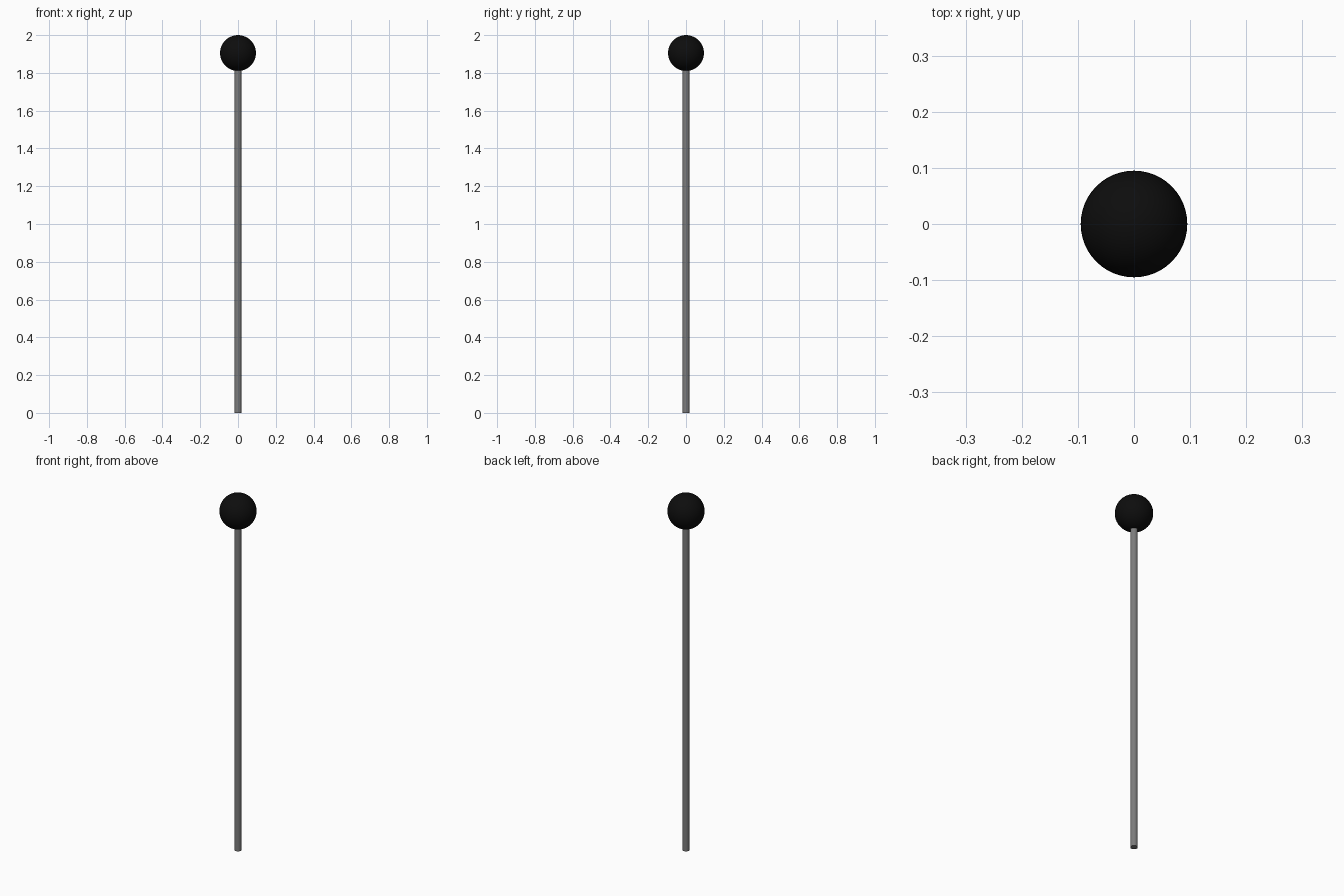
import bpy
import math

if "Cube" in bpy.data.objects:
    bpy.data.objects.remove(bpy.data.objects["Cube"])

BALL_R = 0.095
ROD_R = 0.0185
BALL_Z = 2.0 - BALL_R


def finish(name, color):
    """Name, smooth and colour the active part."""
    obj = bpy.context.object
    obj.name = name
    bpy.ops.object.shade_smooth_by_angle(angle=math.radians(35))
    mat = bpy.data.materials.new(name + "_material")
    mat.diffuse_color = color
    mat.use_nodes = True
    mat.node_tree.nodes["Principled BSDF"].inputs["Base Color"].default_value = mat.diffuse_color
    obj.data.materials.append(mat)
    return obj


# Slim rod, its top seated just inside the ball
rod_top = BALL_Z - BALL_R + 0.01
bpy.ops.mesh.primitive_cylinder_add(vertices=32, radius=ROD_R, depth=rod_top,
                                    location=(0, 0, rod_top / 2))
finish("rod", (0.2, 0.2, 0.2, 1))

# Black ball on top
bpy.ops.mesh.primitive_uv_sphere_add(segments=48, ring_count=24, radius=BALL_R,
                                     location=(0, 0, BALL_Z))
finish("ball", (0.004, 0.004, 0.004, 1))
